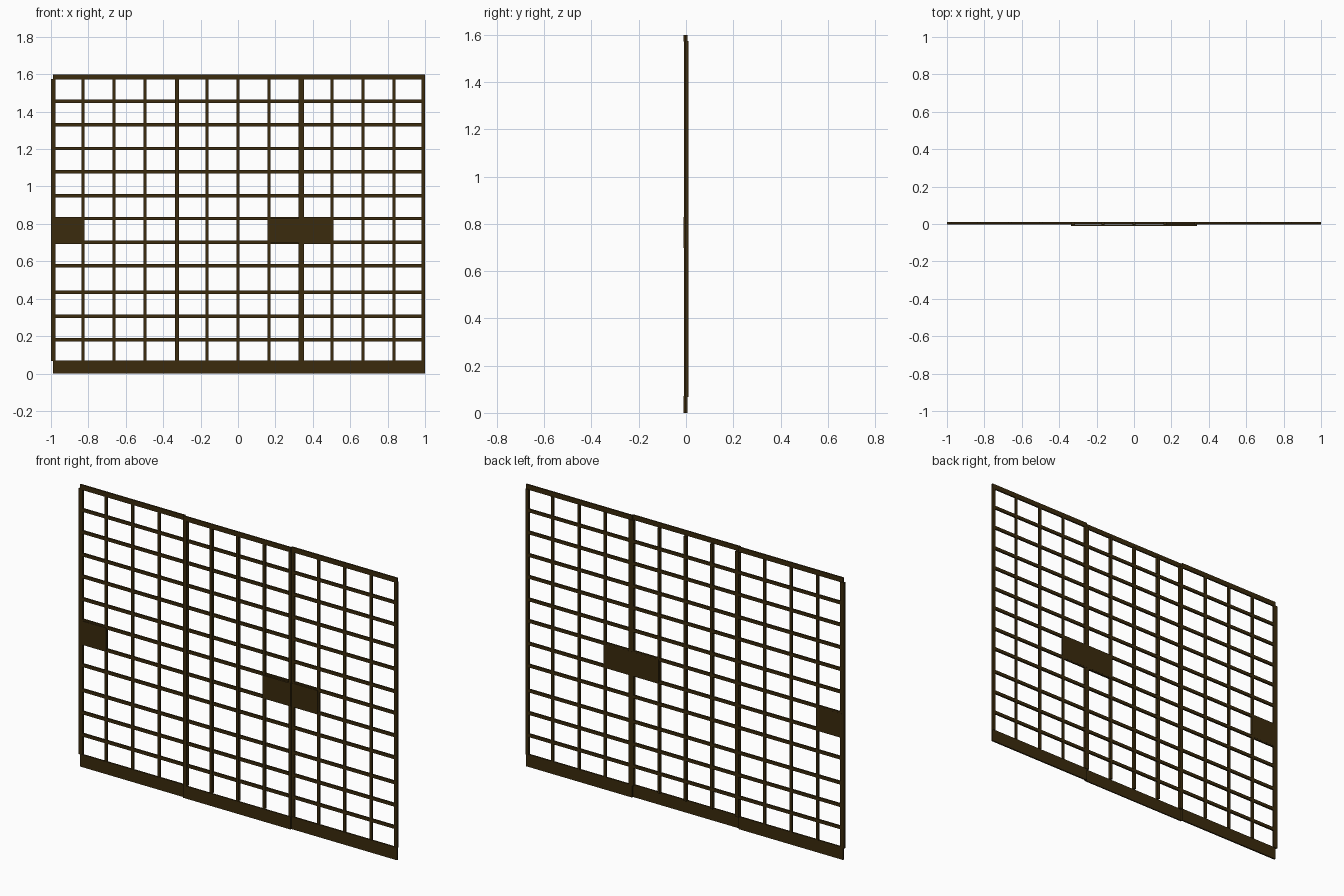
import bpy

wood = bpy.data.materials.new("dark brown wood")
wood.diffuse_color = (0.043, 0.024, 0.004, 1)


def box(name, x0, x1, y0, y1, z0, z1):
    v = [(x, y, z) for x in (x0, x1) for y in (y0, y1) for z in (z0, z1)]
    f = [(0, 1, 3, 2), (4, 6, 7, 5), (0, 4, 5, 1), (2, 3, 7, 6), (0, 2, 6, 4), (1, 5, 7, 3)]
    me = bpy.data.meshes.new(name)
    me.from_pydata(v, [], f)
    me.materials.append(wood)
    ob = bpy.data.objects.new(name, me)
    bpy.context.collection.objects.link(ob)


BARS_Z = [0.181, 0.307, 0.434, 0.576, 0.701, 0.829, 0.951, 1.079, 1.203, 1.331, 1.456]
BACK = 0.0105  # rear face of the lattice


def panel(name, rail_x0, rail_x1, y0, y1, stiles, bars_x, plates):
    # top and bottom rails
    box(name + "_bottom_rail", rail_x0, rail_x1, y0, y1, 0, 0.071)
    box(name + "_top_rail", rail_x0, rail_x1, y0, y1, 1.572, 1.6)
    # side stiles
    for a, b in stiles:
        box(name + "_stile", a, b, y0 + 0.001, BACK - 0.0005, 0.068, 1.575)
    # upright lattice bars
    for x in bars_x:
        box(name + "_upright_bar", x - 0.0075, x + 0.0075, y0 + 0.003, BACK - 0.001, 0.07, 1.574)
    # solid hand plates filling one cell
    for a, b in plates:
        box(name + "_hand_plate", a, b, y0, BACK, 0.698, 0.829)


# side panels slide behind the middle one
panel("left_panel", -0.99, -0.335, -0.003, 0.006,
      [(-1, -0.975)], [-0.829, -0.663, -0.497], [(-0.985, -0.825)])
panel("middle_panel", -0.338, 0.338, -0.0105, -0.003,
      [(-0.337, -0.316), (0.324, 0.338)], [-0.166, 0, 0.166], [(0.164, 0.338)])
panel("right_panel", 0.335, 1, -0.003, 0.006,
      [(0.338, 0.353), (0.982, 1)], [0.503, 0.668, 0.834], [(0.338, 0.502)])
# cross bars run the full width behind the frames
for z in BARS_Z:
    box("cross_bar", -0.995, 0.995, 0.0, BACK - 0.0005, z - 0.009, z + 0.009)
